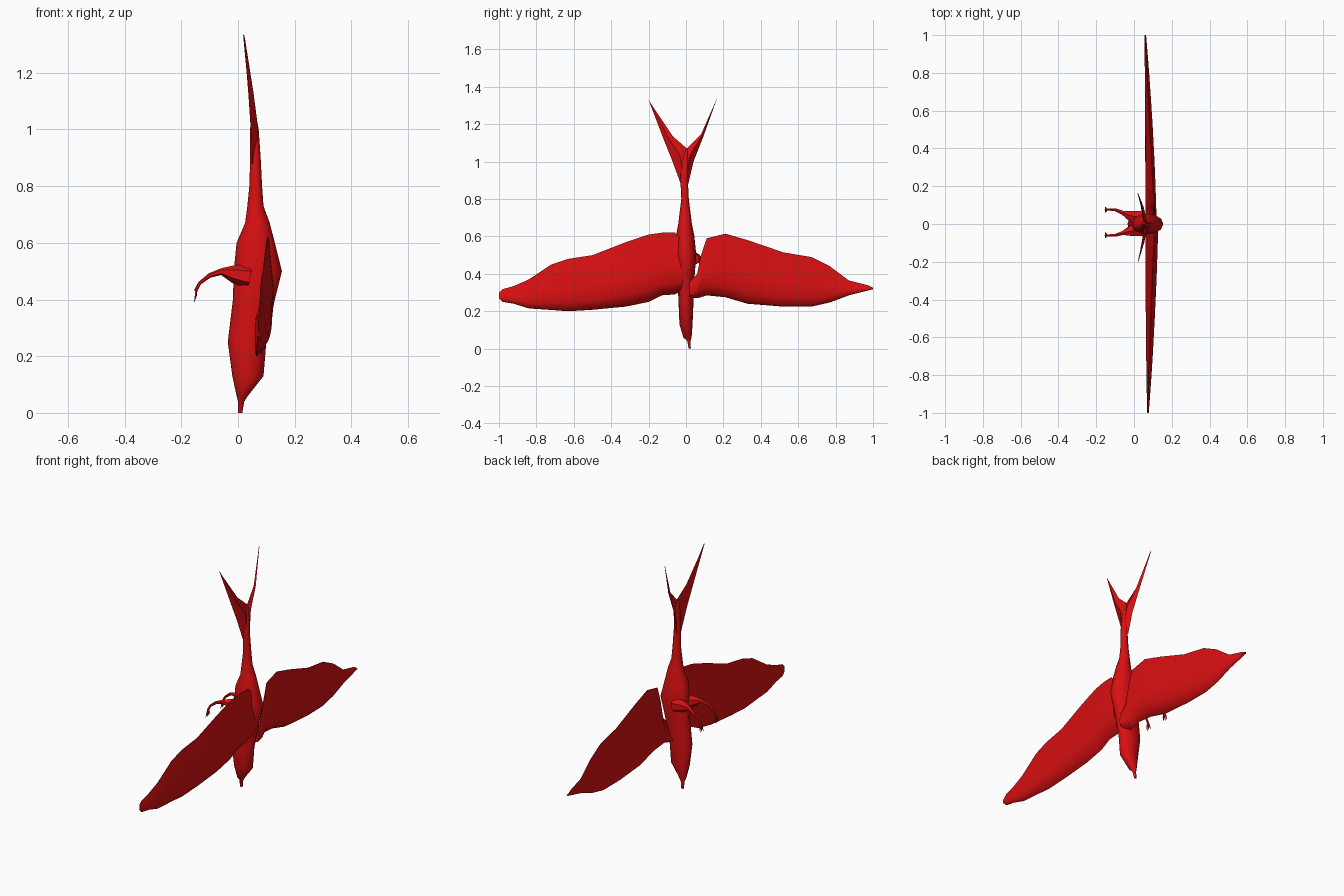
import bpy
import bmesh
from math import cos, sin, pi, radians
from mathutils import Vector

cube = bpy.data.objects.get("Cube")
if cube:
    bpy.data.objects.remove(cube)

red = bpy.data.materials.new("feather red")
red.use_nodes = True
colour = (0.7, 0.005, 0.006, 1)
red.diffuse_color = colour
red.node_tree.nodes["Principled BSDF"].inputs["Base Color"].default_value = colour


def loft(name, rings, angle=40):
    """Skin a row of equal-length rings and cap both ends."""
    bm = bmesh.new()
    rows = [[bm.verts.new(point) for point in ring] for ring in rings]
    count = len(rows[0])
    for low, high in zip(rows, rows[1:]):
        for i in range(count):
            j = (i + 1) % count
            bm.faces.new((low[i], low[j], high[j], high[i]))
    bm.faces.new(rows[0][::-1])
    bm.faces.new(rows[-1])
    bmesh.ops.recalc_face_normals(bm, faces=bm.faces)
    mesh = bpy.data.meshes.new(name)
    bm.to_mesh(mesh)
    bm.free()
    mesh.materials.append(red)
    obj = bpy.data.objects.new(name, mesh)
    bpy.context.collection.objects.link(obj)
    bpy.ops.object.select_all(action="DESELECT")
    obj.select_set(True)
    bpy.context.view_layer.objects.active = obj
    bpy.ops.object.shade_smooth_by_angle(angle=radians(angle))
    return obj


def tube(name, path, sides=6):
    """Tapered limb; path holds (point, radius) pairs."""
    points = [Vector(p) for p, r in path]
    rings = []
    for i, (p, radius) in enumerate(path):
        along = (points[min(i + 1, len(points) - 1)] - points[max(i - 1, 0)]).normalized()
        side = along.cross(Vector((0, 1, 0))).normalized()
        up = along.cross(side)
        rings.append([points[i] + radius * (side * cos(2 * pi * k / sides)
                      + up * sin(2 * pi * k / sides)) for k in range(sides)])
    return loft(name, rings)


# Body, beak down: height, belly x, back x, centre y, half width
body_sections = [
    (0, 0, .015, .02, .006), (.04, 0, .022, .015, .008), (.06, -.005, .035, .008, .022),
    (.13, -.02, .09, 0, .035), (.25, -.036, .1, 0, .04), (.4, -.018, .13, 0, .047),
    (.5, -.015, .155, 0, .055), (.6, -.005, .13, -.005, .05), (.67, .025, .112, -.005, .036),
    (.73, .033, .09, -.005, .029), (.8, .04, .085, -.005, .02), (.9, .043, .08, -.01, .02),
    (1, .043, .073, -.005, .02), (1.07, .045, .06, .003, .006),
]
rings = []
for z, belly, back, y, half in body_sections:
    mid, deep = (belly + back) / 2, (back - belly) / 2
    rings.append([(mid + deep * cos(k * pi / 6), y + half * sin(k * pi / 6), z)
                  for k in range(12)])
loft("body", rings, 50)

# Wings: span y, leading edge z, trailing edge z
right_span = [
    (-.02, .31, .58), (-.06, .29, .62), (-.13, .285, .62), (-.2, .25, .61), (-.32, .225, .57),
    (-.5, .208, .5), (-.63, .2, .48), (-.72, .207, .45), (-.84, .215, .37),
    (-.92, .24, .335), (-.98, .25, .318), (-1, .27, .3),
]
left_span = [
    (.02, .27, .36), (.06, .27, .4), (.08, .275, .5), (.11, .285, .59), (.21, .275, .615),
    (.33, .24, .58), (.52, .225, .515), (.67, .225, .49), (.77, .247, .44),
    (.87, .285, .365), (.97, .31, .34), (1, .318, .326),
]
# Cambered section: place along the chord, share of the thickness
airfoil = [(0, 0), (.04, .55), (.18, 1), (.45, .85), (.75, .4), (1, .04),
           (1, 0), (.7, .05), (.35, .08), (.1, -.06)]


def wing(name, span, thickness, tip_x):
    rings = []
    for y, lead, trail in span:
        out = abs(y)
        base = .06 + (tip_x - .06) * out * out
        slant = .05 * (1 - out)
        thick = thickness * (1 - out ** 2) + .008
        rings.append([(base + slant * t + thick * h, y, lead + (trail - lead) * t)
                      for t, h in airfoil])
    loft(name, rings, 45)


wing("right_wing", right_span, .046, .07)
wing("left_wing", left_span, .036, .056)

# Forked tail: outer y, z, inner y, z, centre x, half thickness
right_fork = [(-.028, .88, .005, .9, .062, .012), (-.072, 1, .005, 1.07, .056, .011),
              (-.12, 1.12, -.07, 1.135, .046, .009), (-.2, 1.33, -.194, 1.32, .022, .002)]
left_fork = [(.012, .88, -.015, .9, .062, .012), (.04, 1, .003, 1.07, .056, .011),
             (.095, 1.14, .08, 1.145, .044, .008), (.165, 1.335, .162, 1.33, .02, .002)]
for name, fork in (("right_tail_feather", right_fork), ("left_tail_feather", left_fork)):
    rings = []
    for outer, low, inner, high, x, half in fork:
        y, z = (outer + inner) / 2, (low + high) / 2
        rings.append([(x - half, outer, low), (x + half, y, z),
                      (x, inner, high), (x - half / 3, y, z)])
    loft(name, rings, 30)

# Legs with thigh, shank and three toes
for name, hip, foot in (("right", -.03, -.06), ("left", .035, .076)):
    knee = hip + (foot - hip) * .6
    tube(name + "_leg", [((.04, hip, .48), .04), ((-.015, hip * 1.2, .49), .032),
                         ((-.06, knee, .498), .012), ((-.1, foot, .485), .008),
                         ((-.135, foot, .458), .006), ((-.15, foot, .43), .006)])
    for k, spread in enumerate((-.014, 0, .014)):
        tube(f"{name}_toe_{k + 1}", [((-.148, foot, .435), .005),
                                     ((-.149, foot + spread * .7, .415), .004),
                                     ((-.154, foot + spread, .392), .001)], 5)
